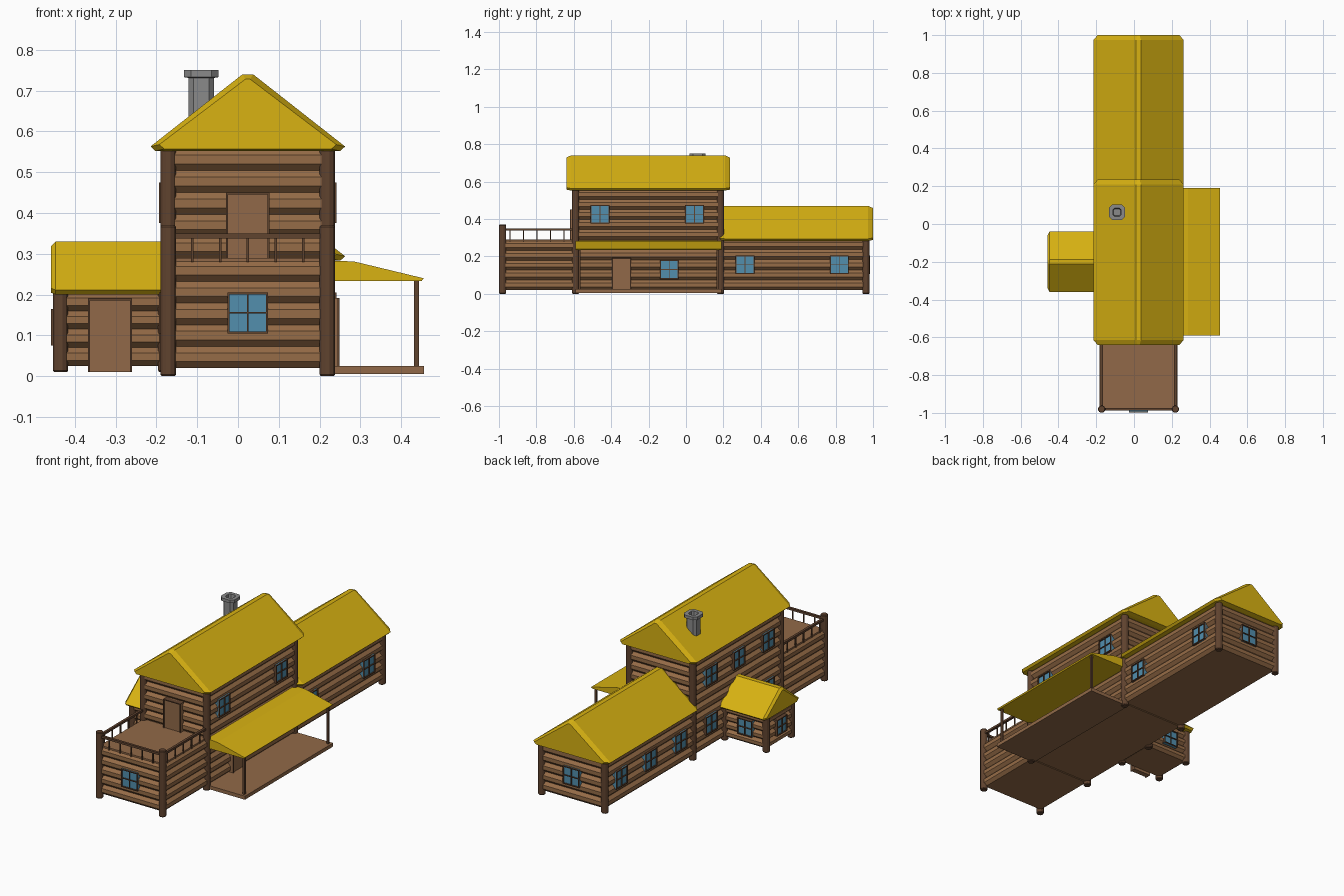
import bpy, bmesh, math
from mathutils import Vector, Matrix

if "Cube" in bpy.data.objects:
    bpy.data.objects.remove(bpy.data.objects["Cube"])


def material(name, rgb):
    m = bpy.data.materials.new(name)
    lin = [((c / 255 + 0.055) / 1.055) ** 2.4 for c in rgb]
    m.diffuse_color = (*lin, 1)
    m.use_nodes = True
    m.node_tree.nodes["Principled BSDF"].inputs["Base Color"].default_value = m.diffuse_color
    return m


LOG = material("log_brown", (150, 108, 71))
PLANK = material("plank_brown", (145, 105, 72))
POST = material("dark_wood", (96, 67, 47))
ROOF = material("yellow_roof", (216, 178, 18))
GLASS = material("window_blue", (82, 143, 174))
STONE = material("chimney_grey", (138, 138, 138))
CX, XL, XR = 0.024, -0.171, 0.219          # house axis and side wall lines


def finish(bm, name, mat):
    bmesh.ops.recalc_face_normals(bm, faces=bm.faces)
    me = bpy.data.meshes.new(name)
    bm.to_mesh(me)
    bm.free()
    me.materials.append(mat)
    ob = bpy.data.objects.new(name, me)
    bpy.context.collection.objects.link(ob)
    return ob


def loft(name, rings, mat):
    """Closed solid through rings with equal point counts."""
    bm = bmesh.new()
    rows = [[bm.verts.new(p) for p in r] for r in rings]
    n = len(rows[0])
    for a, b in zip(rows, rows[1:]):
        for i in range(n):
            bm.faces.new((a[i], a[(i + 1) % n], b[(i + 1) % n], b[i]))
    bm.faces.new(rows[0])
    bm.faces.new(rows[-1])
    return finish(bm, name, mat)


def box(name, x0, x1, y0, y1, z0, z1, mat):
    rect = [(x0, y0), (x1, y0), (x1, y1), (x0, y1)]
    return loft(name, [[(x, y, z) for x, y in rect] for z in (z0, z1)], mat)


def post(name, x, y, z0, z1, r=0.0195):
    prof = [(r * 0.85, z0), (r, z0 + 0.004), (r, z1 - 0.004), (r * 0.85, z1)]
    ang = [math.tau * (i + 0.5) / 12 for i in range(12)]
    ob = loft(name, [[(x + q * math.cos(a), y + q * math.sin(a), z) for a in ang]
                     for q, z in prof], POST)
    return ob


def log_block(name, x0, x1, y0, y1, z0, z1, n):
    """Rectangular block whose walls are stacked faceted logs."""
    h = (z1 - z0) / n
    levels = [(z0, -0.004)]
    for i in range(n):
        for t, o in ((0.3, 0.012), (0.7, 0.012), (1.0, -0.004)):
            levels.append((z0 + (i + t) * h, o))
    return loft(name, [[(x0 - o, y0 - o, z), (x1 + o, y0 - o, z), (x1 + o, y1 + o, z),
                        (x0 - o, y1 + o, z)] for z, o in levels], LOG)


def gable_roof(name, c, hw, z0, z1, a, b, along_x=False, cut=0.026):
    """Solid gable roof with chamfered ridge, eaves and ends."""
    def ring(v, d):
        w, lo, hi = hw - 1.8 * d, z0 + 0.4 * d, z1 - d
        half = [(w - 0.012, lo), (w, lo + 0.011), (0.013 - 0.6 * d, hi)]
        pts = half + [(-u, z) for u, z in reversed(half)]
        return [(v, c + u, z) if along_x else (c + u, v, z) for u, z in pts]
    return loft(name, [ring(a, 0.012), ring(a + cut, 0), ring(b - cut, 0), ring(b, 0.012)], ROOF)


def fixture(name, pos, facing, w, h, mat, depth, parts):
    """Panel plus trim bars, on a wall facing -y, +x, +y or -x (0..3 quarter turns)."""
    mtx = Matrix.Translation(pos) @ Matrix.Rotation(facing * math.pi / 2, 4, 'Z')
    obs = [box(name, -w / 2, w / 2, -depth, 0.005, -h / 2, h / 2, mat)]
    for i, (x0, x1, z0, z1) in enumerate(parts):
        obs.append(box(f"{name}_trim_{i}", x0, x1, -depth - 0.006, 0.005, z0, z1, POST))
    for o in obs:
        o.data.transform(mtx)


def window(name, pos, facing, s=0.1):
    k, t = s / 2, 0.005
    fixture(name, pos, facing, s, s, GLASS, 0.017,
            [(-k, -k + t, -k, k), (k - t, k, -k, k), (-k, k, -k, -k + t), (-k, k, k - t, k),
             (-0.002, 0.002, -k, k), (-k, k, -0.002, 0.002)])


def door(name, pos, facing, w, h):
    k, j, t = w / 2, h / 2, 0.005
    fixture(name, pos, facing, w, h, PLANK, 0.024,
            [(-k, -k + t, -j, j), (k - t, k, -j, j), (-k, k, j - t, j)])


# Log walls of the four volumes
log_block("main_house", XL, XR, -0.59, 0.185, 0.02, 0.558, 10)
log_block("balcony_room", XL, XR, -0.975, -0.59, 0.02, 0.285, 5)
log_block("back_wing", XL, XR, 0.185, 0.962, 0.02, 0.29, 5)
log_block("side_annex", -0.435, -0.17, -0.31, -0.09, 0.025, 0.205, 4)

# Corner posts
for side, x in (("left", XL), ("right", XR)):
    post(f"balcony_post_{side}", x, -0.98, 0, 0.37)
    post(f"main_front_post_{side}", x, -0.59, 0, 0.56)
    post(f"main_back_post_{side}", x, 0.185, 0, 0.56)
    post(f"wing_post_{side}", x, 0.962, 0, 0.29)
for x in (-0.435, -0.177):
    for y in (-0.31, -0.09):
        post("annex_post", x, y, 0.01, 0.205)

# Roofs
gable_roof("main_roof", CX, 0.2385, 0.552, 0.74, -0.64, 0.235)
gable_roof("wing_roof", CX, 0.2385, 0.283, 0.47, 0.18, 1.0)
gable_roof("annex_roof", -0.2, 0.16, 0.2, 0.33, -0.459, -0.165, along_x=True, cut=0.012)

# Balcony floor and railing
box("balcony_floor", XL, XR, -0.975, -0.59, 0.28, 0.29, PLANK)
box("front_rail", XL, XR, -0.987, -0.973, 0.338, 0.35, POST)
for i in range(5):
    x = CX + (i - 2) * 0.068
    box("front_baluster", x - 0.003, x + 0.003, -0.983, -0.976, 0.28, 0.34, POST)
for x in (XL, XR):
    box("side_rail", x - 0.007, x + 0.007, -0.98, -0.59, 0.338, 0.35, POST)
    for i in range(5):
        y = -0.94 + i * 0.072
        box("side_baluster", x - 0.003, x + 0.003, y - 0.003, y + 0.003, 0.28, 0.34, POST)

# Porch: deck, posts and wedge roof
box("porch_deck", 0.2, 0.456, -0.59, 0.19, 0.005, 0.025, PLANK)
for y in (-0.57, 0.17):
    box("porch_post", 0.432, 0.444, y - 0.006, y + 0.006, 0.02, 0.238, POST)
wedge = [(0.21, 0.233), (0.45, 0.233), (0.455, 0.24), (0.285, 0.281), (0.21, 0.284)]
loft("porch_roof", [[(x, y, z) for x, z in wedge] for y in (-0.59, 0.19)], ROOF)

# Doors
door("balcony_door", (CX, -0.59, 0.368), 0, 0.106, 0.165)
door("porch_door", (XR, -0.345, 0.106), 1, 0.102, 0.172)
door("annex_door", (-0.314, -0.31, 0.1), 0, 0.108, 0.18)

# Windows
window("front_window", (CX, -0.975, 0.155), 0)
window("back_window", (CX, 0.962, 0.155), 2)
for y, z in ((-0.46, 0.425), (0.045, 0.425), (-0.09, 0.13), (0.315, 0.155), (0.82, 0.155)):
    window("right_window", (XR, y, z), 1)
for y, z in ((-0.46, 0.425), (-0.2, 0.425), (0.045, 0.425), (0.045, 0.155), (-0.46, 0.155),
             (0.315, 0.155), (0.58, 0.155), (0.84, 0.155)):
    window("left_window", (XL, y, z), 3)
window("annex_back_window", (-0.315, -0.09, 0.12), 2, 0.09)
window("annex_side_window", (-0.435, -0.2, 0.12), 3, 0.09)

# Chimney: chamfered square shaft with hollow cap
corner = [(1, 0.6), (0.6, 1), (-0.6, 1), (-1, 0.6), (-1, -0.6), (-0.6, -1), (0.6, -1), (1, -0.6)]
steps = [(0.031, 0.6), (0.031, 0.731), (0.042, 0.733), (0.042, 0.75), (0.022, 0.75), (0.018, 0.72)]
loft("chimney", [[(-0.09 + r * u, 0.062 + r * v, z) for u, v in corner] for r, z in steps], STONE)
